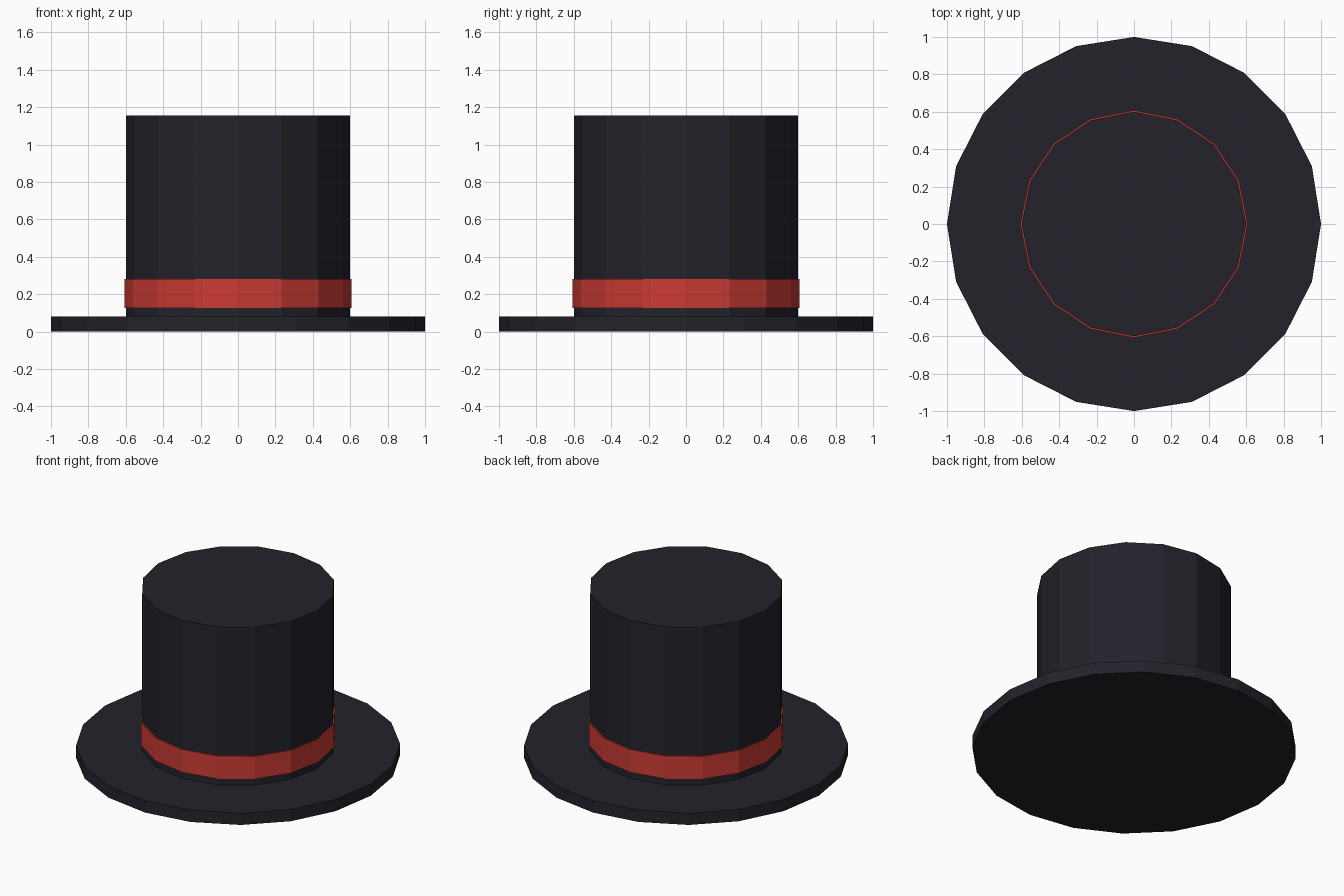
import bpy
import bmesh
import math

cube = bpy.data.objects.get("Cube")
if cube:
    bpy.data.objects.remove(cube, do_unlink=True)


def make_material(name, rgb):
    mat = bpy.data.materials.new(name)
    mat.use_nodes = True
    colour = (*rgb, 1.0)
    mat.diffuse_color = colour
    for node in mat.node_tree.nodes:
        if node.type == "BSDF_PRINCIPLED":
            node.inputs["Base Color"].default_value = colour
    return mat


def turned_part(name, profile, sides, mat, closed=False):
    """Turn (radius, z) points around z; open profiles are capped at both ends."""
    bm = bmesh.new()
    rings = []
    for radius, z in profile:
        angles = [2 * math.pi * i / sides for i in range(sides)]
        rings.append([bm.verts.new((radius * math.cos(a), radius * math.sin(a), z))
                      for a in angles])
    pairs = list(zip(rings, rings[1:]))
    if closed:
        pairs.append((rings[-1], rings[0]))
    else:
        bm.faces.new(rings[0][::-1])
        bm.faces.new(rings[-1])
    for low, high in pairs:
        for i in range(sides):
            j = (i + 1) % sides
            bm.faces.new((low[i], low[j], high[j], high[i]))
    bmesh.ops.recalc_face_normals(bm, faces=bm.faces[:])
    mesh = bpy.data.meshes.new(name)
    bm.to_mesh(mesh)
    bm.free()
    mesh.materials.append(mat)
    obj = bpy.data.objects.new(name, mesh)
    bpy.context.collection.objects.link(obj)
    return obj


felt = make_material("dark felt", (0.0168, 0.0163, 0.0242))
ribbon = make_material("red ribbon", (0.6, 0.043, 0.034))

# Wide flat brim
turned_part("brim", [(1.0, 0.0), (1.0, 0.08)], 20, felt)

# Tall straight crown
turned_part("crown", [(0.6, 0.08), (0.6, 1.155)], 16, felt)

# Thin ribbon around the crown
turned_part("hat_band", [(0.6, 0.125), (0.608, 0.125), (0.608, 0.28), (0.6, 0.28)],
            16, ribbon, closed=True)
